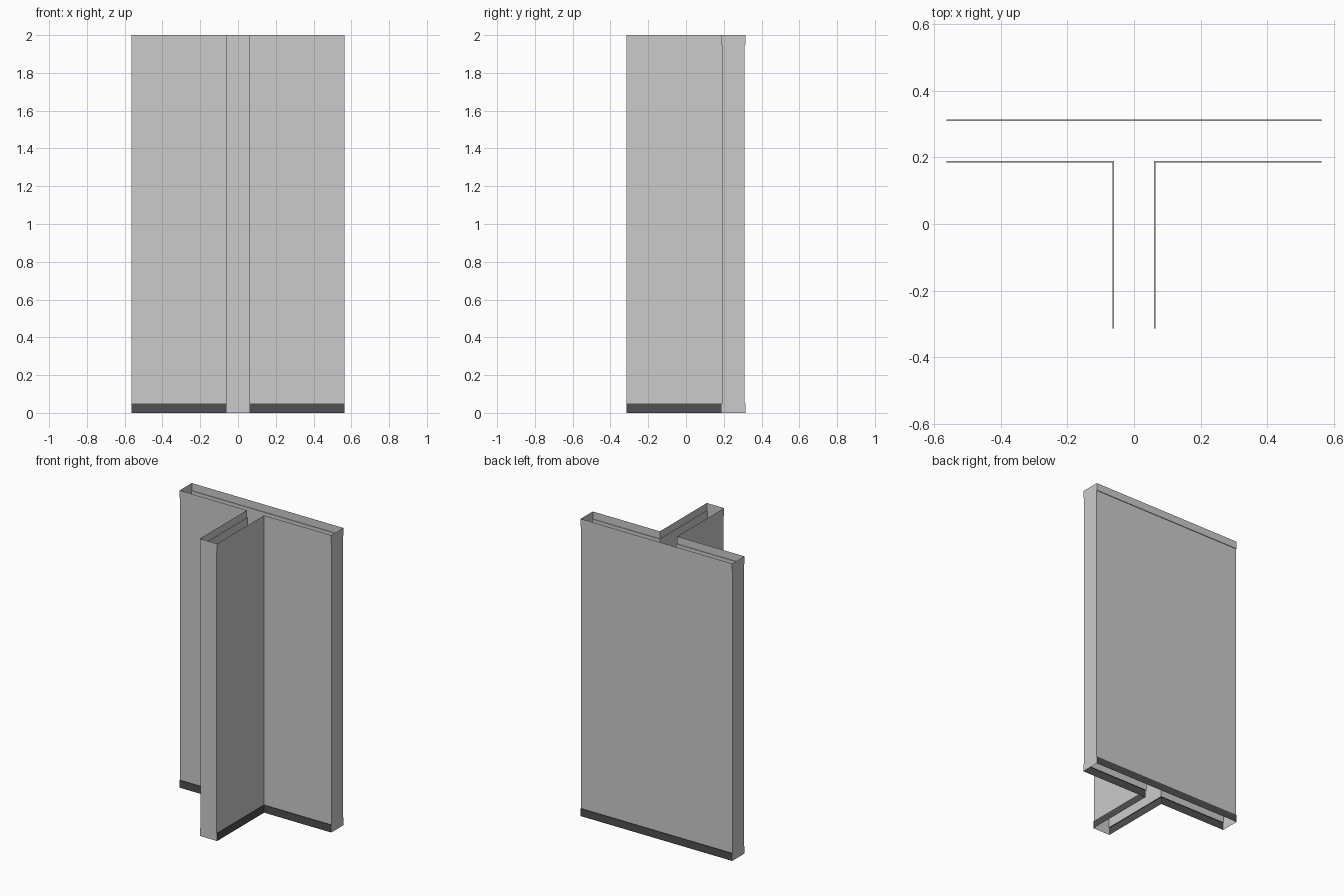
import bpy

if "Cube" in bpy.data.objects:
    bpy.data.objects.remove(bpy.data.objects["Cube"])

C = 0.25            # centre line of the cross bar (y)
END = 0.564         # half length of the cross bar
FRONT = -0.314      # front end of the stem
WALL, TRIM = 0.060, 0.0645   # half thickness of wall and of trim
LOW, HIGH, TOP = 0.05, 1.95, 2.0


def plan(o):
    """Three runs of the T-shaped outline at half thickness o, outside on the right."""
    return [
        [(END, C + o), (-END, C + o)],
        [(o, FRONT), (o, C - o), (END, C - o)],
        [(-END, C - o), (-o, C - o), (-o, FRONT)],
    ]


def make(name, verts, faces, color=None):
    mesh = bpy.data.meshes.new(name)
    mesh.from_pydata(verts, [], faces)
    obj = bpy.data.objects.new(name, mesh)
    bpy.context.collection.objects.link(obj)
    if color:
        mat = bpy.data.materials.new(name + "_paint")
        mat.diffuse_color = (color, color, color, 1)
        mat.use_nodes = True
        mat.node_tree.nodes["Principled BSDF"].inputs["Base Color"].default_value = mat.diffuse_color
        mesh.materials.append(mat)
    return obj


def sweep(name, profile, color=None):
    """Sweep a vertical (half thickness, height) profile along the outline."""
    verts, faces = [], []
    n = len(profile)
    for run in range(3):
        start = len(verts)
        rows = [plan(o)[run] for o, _ in profile]
        count = len(rows[0])
        for i in range(count):
            verts += [(*rows[k][i], profile[k][1]) for k in range(n)]
        for i in range(count - 1):
            for k in range(n - 1):
                a = start + i * n + k
                faces.append((a, a + n, a + n + 1, a + 1))
    return make(name, verts, faces, color)


# Wall skins, with the stepped trims above and below
sweep("wall_panels", [(WALL, LOW), (WALL, HIGH)])
sweep("base_trim", [(TRIM, 0), (TRIM, LOW), (WALL, LOW)], 0.08)
sweep("top_trim", [(WALL, HIGH), (TRIM, HIGH), (TRIM, TOP)], 0.54)


# End caps follow the stepped silhouette
def cap(name, place, flip=False):
    verts, faces = [], []
    for o, z0, z1 in ((TRIM, 0, LOW), (WALL, LOW, HIGH), (TRIM, HIGH, TOP)):
        a = len(verts)
        verts += [place(-o, z0), place(o, z0), place(o, z1), place(-o, z1)]
        face = (a, a + 1, a + 2, a + 3)
        faces.append(face[::-1] if flip else face)
    make(name, verts, faces)


cap("right_end_cap", lambda o, z: (END, C + o, z))
cap("left_end_cap", lambda o, z: (-END, C + o, z), True)
cap("front_end_cap", lambda o, z: (o, FRONT, z))
